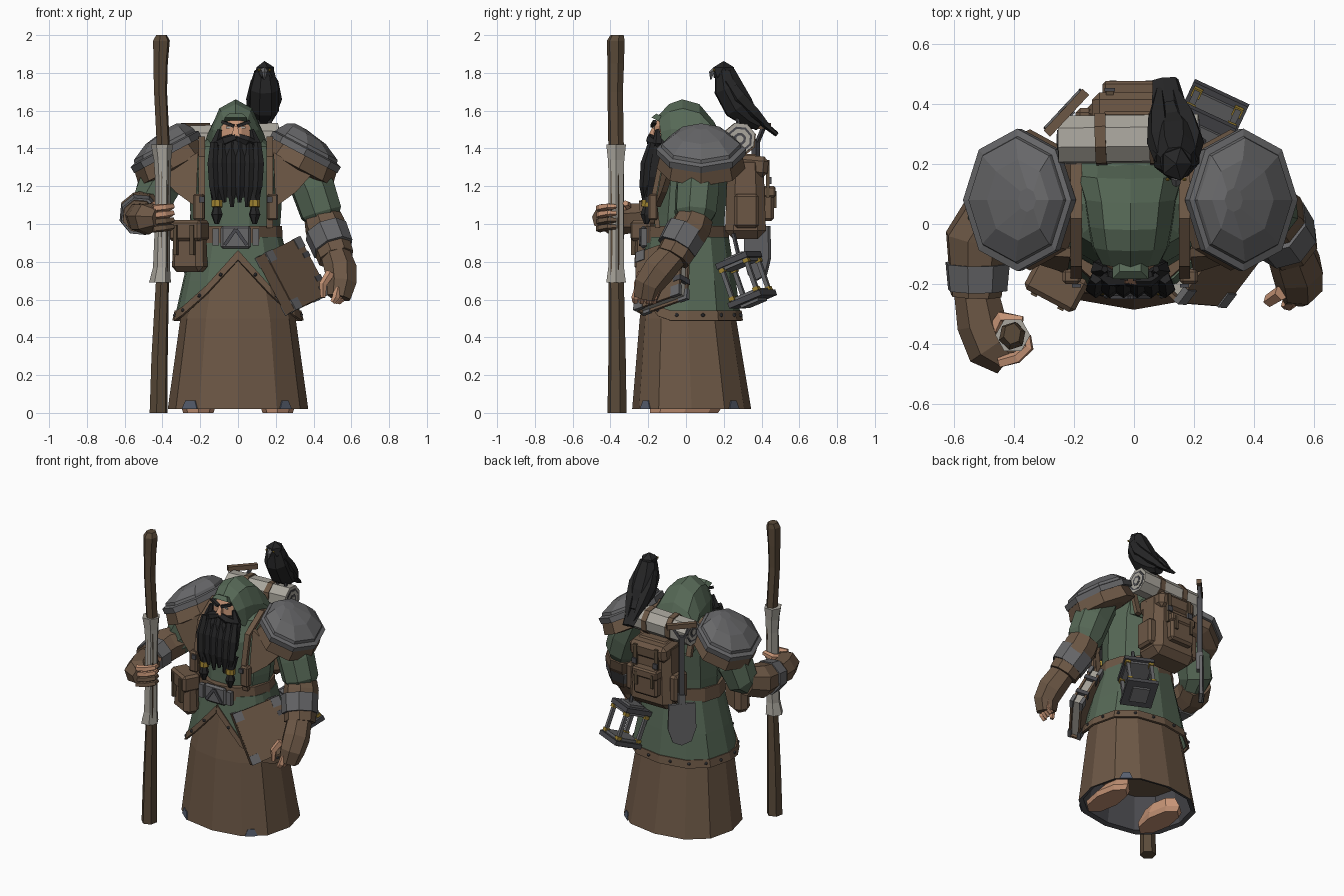
import bpy, bmesh, math
from mathutils import Vector, Matrix, Euler

if "Cube" in bpy.data.objects:
    bpy.data.objects.remove(bpy.data.objects["Cube"])

def material(name, r, g, b):
    m = bpy.data.materials.new(name)
    lin = lambda c: (c / 255 / 12.92) if c < 11 else ((c / 255 + .055) / 1.055) ** 2.4
    m.diffuse_color = (lin(r), lin(g), lin(b), 1)
    m.use_nodes = True
    m.node_tree.nodes["Principled BSDF"].inputs["Base Color"].default_value = m.diffuse_color
    return m

GREEN = material("green_cloth", 86, 104, 86)
BROWN = material("brown_leather", 108, 87, 69)
WOOD = material("dark_wood", 90, 74, 57)
METAL = material("grey_metal", 103, 103, 105)
DARK = material("dark_metal", 74, 74, 78)
PALE = material("pale_cloth", 170, 166, 157)
BLACK = material("black", 37, 37, 38)
SKIN = material("skin", 198, 148, 118)
GOLD = material("gold", 160, 132, 50)
BLUE = material("blue_grey_patch", 88, 96, 112)
C = -.012          # upper body centre in x

def finish(name, bm, mat, M=None, thick=0):
    bmesh.ops.recalc_face_normals(bm, faces=bm.faces)
    if M: bm.transform(M)
    me = bpy.data.meshes.new(name)
    bm.to_mesh(me); bm.free()
    for m in (mat if isinstance(mat, list) else [mat]): me.materials.append(m)
    o = bpy.data.objects.new(name, me)
    bpy.context.collection.objects.link(o)
    if thick:
        s = o.modifiers.new("thick", 'SOLIDIFY'); s.thickness = thick; s.offset = 0
    return o

def loft(name, rings, mat, closed=True, cap=True, M=None, thick=0, rule=None):
    bm = bmesh.new()
    vs = [[bm.verts.new(p) for p in r] for r in rings]
    n = len(rings[0])
    for i in range(len(vs) - 1):
        for j in range(n if closed else n - 1):
            k = (j + 1) % n
            f = bm.faces.new((vs[i][j], vs[i][k], vs[i + 1][k], vs[i + 1][j]))
            if rule: f.material_index = rule(i)
    if cap:
        bm.faces.new(vs[0]); bm.faces.new(vs[-1])
    return finish(name, bm, mat, M, thick)

def sq(t, e):      # squared-off sine or cosine
    return math.copysign(abs(t) ** e, t) if abs(t) > 1e-6 else 0

def ell(cx, cy, z, rx, ry, n=10, off=0, e=1):
    return [(cx + rx * sq(math.cos(off + 2 * math.pi * i / n), e), cy + ry * sq(math.sin(off + 2 * math.pi * i / n), e), z) for i in range(n)]

def stack(name, rows, mat, n=10, off=0, M=None, rule=None, e=1):
    return loft(name, [ell(*r, n, off, e) for r in rows], mat, M=M, rule=rule)

def tube(name, path, mat, n=6, flat=1, off=.3):
    """path rows: x, y, z, radius"""
    p = [Vector(q[:3]) for q in path]
    d = (p[-1] - p[0]).normalized()
    ref = Vector((1, 0, 0)) if abs(d.x) < .75 else Vector((0, 0, 1))
    rings = []
    for i, q in enumerate(path):
        t = (p[min(i + 1, len(p) - 1)] - p[max(i - 1, 0)]).normalized()
        v = t.cross(ref).normalized(); u = v.cross(t)
        rings.append([p[i] + q[3] * (u * math.cos(a) + v * flat * math.sin(a))
                      for a in (off + 2 * math.pi * k / n for k in range(n))])
    return loft(name, rings, mat)

def box(name, loc, size, mat, rot=(0, 0, 0), bevel=0, taper=1, M=None):
    bm = bmesh.new()
    bmesh.ops.create_cube(bm, size=1)
    for v in bm.verts:
        if v.co.z > 0: v.co.x *= taper; v.co.y *= taper
    bm.transform(Matrix.Diagonal((*size, 1)))
    if bevel: bmesh.ops.bevel(bm, geom=bm.edges[:], offset=bevel, segments=1, affect='EDGES')
    T = Matrix.Translation(loc) @ Euler([math.radians(a) for a in rot]).to_matrix().to_4x4()
    return finish(name, bm, mat, M @ T if M else T)

def ball(name, loc, size, mat):
    bm = bmesh.new()
    bmesh.ops.create_icosphere(bm, subdivisions=1, radius=1)
    return finish(name, bm, mat, Matrix.Translation(loc) @ Matrix.Diagonal((*size, 1)))

# robe with a dark lining, bare feet, small patches at the lower edge
stack("robe", [(0, .03, .25, .3, .25), (0, .03, .03, .345, .285), (0, .03, .02, .372, .315), (0, .01, .5, .305, .255), (0, 0, .86, .21, .19)],
      [BROWN, DARK], 12, rule=lambda i: 1 if i < 2 else 0, e=.85)
for s in (-1, 1):
    stack("foot", [(s * .21, -.01, 0, .08, .18), (s * .21, 0, .03, .09, .19), (s * .19, .03, .09, .06, .14)], SKIN, 8)
base = ell(0, .03, .02, .377, .32, 12, -math.pi / 2, .85)
for k, t0, t1 in ((10, .3, .95), (1, .1, .6), (4, .2, .7)):
    a, b = Vector(base[k]), Vector(base[(k + 1) % 12])
    up = lambda q: Vector((q.x * .985, q.y * .985, .065))
    loft("robe_patch", [[a.lerp(b, t0), a.lerp(b, t1)], [up(a.lerp(b, t0 + .12)), up(a.lerp(b, t1 - .12))]], BLUE, closed=False, cap=False, thick=.006)

# tunic skirt, open in a V at the front, with a leather hem and rivets
def surf(deg, z, out):
    t = (z - .5) / .4
    rx, ry = .31 + t * -.09 + out, .255 - t * .055 + out
    a = math.radians(deg)
    return Vector((rx * sq(math.sin(a), .85), .01 - ry * sq(math.cos(a), .85), z))
def hem(deg):
    deg = deg if deg <= 180 else deg - 360
    return max(.5, .82 - .335 * abs(math.sin(math.radians(deg))) ** .85) if abs(deg) < 90 else .5
cols = [0, 30, 60, 75, 90, 120, 150]
cols = cols + [180] + [360 - c for c in cols[::-1]]
low = [hem(c) for c in cols]
loft("tunic_skirt", [[surf(c, z, .02) for c, z in zip(cols, low)], [surf(c, max(z, .7), .02) for c, z in zip(cols, low)],
     [surf(c, .93, .015) for c in cols]], GREEN, closed=False, cap=False, thick=.012)
loft("tunic_hem", [[surf(c, z + e, .028) for c, z in zip(cols, low)] for e in (-.012, .04)], BROWN, closed=False, cap=False, thick=.014)
for c in range(15, 346, 22):
    ball("hem_rivet", surf(c, hem(c) + .018, .032), (.011,) * 3, DARK)

# torso, belt, buckle, chest straps
stack("torso", [(C, .01, .88, .225, .2), (C, .02, 1.05, .24, .195), (C, .04, 1.28, .25, .2), (C, .06, 1.41, .21, .17), (C, .07, 1.46, .13, .1)], GREEN, 10)
stack("belt", [(C, .005, .9, .25, .225), (C, .005, .99, .245, .22)], BROWN, 12)
box("buckle", (C, -.225, .93), (.16, .03, .12), METAL, bevel=.012)
for s in (-1, 1):
    box("buckle_ridge", (C + s * .03, -.243, .93), (.018, .012, .1), DARK, (0, s * -35, 0))
    box("buckle_side", (C + s * .105, -.222, .93), (.035, .03, .09), METAL)
    x = C + s * .18
    tube("chest_strap", [(x, -.15, .98, .026), (x, -.17, 1.15, .026), (x, -.13, 1.35, .026), (x, .02, 1.45, .026), (x, .2, 1.40, .026), (x, .24, 1.25, .026)], BROWN, 4, .7, math.pi / 4)
    box("strap_pouch", (x + s * .015, -.175, 1.09), (.06, .05, .14), BROWN, bevel=.01)
    box("strap_clip", (x, -.205, 1.13), (.03, .012, .03), DARK)

# hood: arches lofted from front to back
arch = [(-1, 0), (-.93, .5), (-.6, .85), (0, 1), (.6, .85), (.93, .5), (1, 0)]
loft("hood", [[(C + a * w, y + .02 * (1 - b), z0 + b * (z1 - z0)) for a, b in arch] for y, w, z0, z1 in
     [(-.145, .1, 1.4, 1.575), (-.09, .13, 1.37, 1.635), (-.02, .145, 1.34, 1.66), (.07, .16, 1.32, 1.635), (.15, .185, 1.28, 1.54), (.2, .18, 1.25, 1.43)]], GREEN)

# face
stack("face", [(C, -.12, 1.39, .07, .05), (C, -.12, 1.45, .085, .055), (C, -.12, 1.52, .08, .05), (C, -.12, 1.55, .05, .035)], SKIN, 8, math.pi / 8)
box("nose", (C, -.172, 1.487), (.042, .045, .06), SKIN, (-15, 0, 0), taper=.5)
box("hood_peak", (C, -.145, 1.562), (.12, .07, .03), GREEN, (-25, 0, 0), taper=.6)
for s in (-1, 1):
    box("eyebrow", (C + s * .042, -.172, 1.53), (.07, .02, .016), BLACK, (0, -s * 20, s * 12))
    box("eye", (C + s * .04, -.17, 1.511), (.024, .008, .01), PALE)
    tube("moustache", [(C, -.185, 1.462, .02), (C + s * .06, -.185, 1.44, .027), (C + s * .12, -.15, 1.42, .014)], BLACK, 5)
    tube("sideburn", [(C + s * .085, -.15, 1.5, .012), (C + s * .105, -.15, 1.42, .03)], BLACK, 5)
    # braids with gold rings
    b = C + s * .1
    tube("braid", [(b, -.19, 1.2, .04), (b, -.205, 1.12, .028)], BLACK)
    tube("braid_ring", [(b, -.205, 1.125, .031), (b, -.208, 1.09, .031)], GOLD, 8)
    tube("braid_tip", [(b, -.208, 1.09, .02), (b, -.21, 1.05, .032), (b, -.21, 1.0, .012)], BLACK)
stack("beard", [(C, -.13, 1.46, .1, .055), (C, -.15, 1.4, .135, .06), (C, -.175, 1.25, .13, .05), (C, -.19, 1.14, .085, .035)], BLACK, 8, math.pi / 8)
for i in range(6):
    x = (i - 2.5) * .046
    tube("beard_lock", [(C + x, -.18, 1.43, .02), (C + x * 1.05, -.21, 1.32, .03), (C + x, -.22, 1.2, .027), (C + x * .85, -.215, 1.09 + .025 * (i % 2), .01)], BLACK, 5)

# shoulder armour
for s in (-1, 1):
    M = Matrix.Translation((C + s * .365, .08, 1.375)) @ Matrix.Rotation(s * math.radians(28), 4, 'Y')
    stack("shoulder_plate", [(-s * k, 0, h, r * .86, r) for k, r, h in [(0, .19, -.005), (0, .235, -.012), (0, .237, .025), (.005, .212, .032),
          (.008, .207, .05), (.04, .135, .095), (.085, .04, .115)]], METAL, 8, 0, M)
    stack("shoulder_leather", [(s * .01, 0, h, r * .86, r) for r, h in [(.16, -.1), (.235, -.085), (.215, 0)]], BROWN, 8, 0, M)
    loft("shoulder_flap", [[(C + s * x, y + d, z) for x, y, z in ((.2, -.11, 1.38), (.4, -.1, 1.26), (.32, -.13, 1.17), (.21, -.165, 1.09))] for d in (0, .03)], BROWN)

# lowered arm
tube("left_sleeve", [(.33, .07, 1.33, .11), (.4, .06, 1.18, .12), (.44, .05, 1.06, .115), (.45, .05, 1.01, .085)], GREEN, 8)
tube("left_bracer", [(.445, .05, 1.04, .1), (.46, .03, .99, .11), (.52, -.07, .82, .098)], BROWN, 8)
tube("left_bracer_plate", [(.465, .005, .965, .118), (.505, -.05, .87, .112)], METAL, 8)
tube("left_glove", [(.515, -.07, .84, .08), (.545, -.15, .75, .088), (.55, -.2, .68, .08), (.535, -.215, .61, .065)], BROWN, 7, 1)
for i in range(4):
    tube("left_finger", [(.565 - i * .012, -.155 - i * .032, .66, .022), (.56 - i * .014, -.17 - i * .033, .61, .02), (.53 - i * .01, -.17 - i * .033, .585, .015)], SKIN, 5)
tube("left_thumb", [(.49, -.23, .74, .026), (.45, -.255, .68, .022), (.45, -.26, .61, .014)], SKIN, 5)

# raised arm holding the staff
tube("right_sleeve", [(-.35, .07, 1.33, .11), (-.42, .07, 1.2, .12), (-.46, .05, 1.1, .11), (-.48, 0, 1.06, .085)], GREEN, 8)
tube("right_bracer", [(-.475, .03, 1.08, .1), (-.52, -.05, 1.06, .112), (-.525, -.24, 1.04, .088)], BROWN, 8)
tube("right_bracer_plate", [(-.52, -.13, 1.05, .112), (-.52, -.22, 1.04, .103)], METAL, 8)
tube("right_glove", [(-.525, -.22, 1.04, .075), (-.505, -.33, 1.03, .085), (-.475, -.41, 1.03, .085), (-.42, -.455, 1.03, .055)], BROWN, 7)
for i in range(4):
    z = .975 + i * .036
    tube("right_finger", [(-.45, -.46, z, .021), (-.39, -.445, z + .005, .021), (-.35, -.41, z + .01, .018), (-.355, -.37, z + .01, .013)], [BROWN, SKIN][i > 1], 5)
tube("right_thumb", [(-.47, -.36, 1.08, .028), (-.44, -.31, 1.1, .024), (-.37, -.32, 1.11, .016)], SKIN, 5)

# staff with cloth wrap
stack("staff", [(-.42, -.365, 0, .05, .052), (-.415, -.365, .3, .045, .047), (-.4, -.37, .7, .036, .042), (-.395, -.37, 1.4, .036, .042),
      (-.41, -.375, 1.7, .036, .042), (-.41, -.372, 1.85, .04, .045), (-.405, -.372, 1.97, .046, .048), (-.405, -.365, 2.0, .03, .036)], WOOD, 6, .3)
stack("staff_wrap", [(-.413, -.37, .69, .058, .06), (-.405, -.37, .77, .045, .048), (-.4, -.37, 1.0, .04, .046), (-.398, -.37, 1.25, .042, .046),
      (-.4, -.37, 1.34, .046, .05), (-.403, -.37, 1.42, .058, .06)], PALE, 6)

# book on the hip
u = Vector((.19, .25, .09)).normalized(); v = Vector((.165, 0, -.29)); v = (v - u * v.dot(u)).normalized(); w = u.cross(v)
M = Matrix((u, v, w)).transposed().to_4x4(); M.translation = (.29, -.125, .725)
box("book_pages", (0, 0, 0), (.28, .31, .05), PALE, M=M)
for s in (-1, 1):
    box("book_cover", (0, 0, s * .031), (.31, .34, .014), BROWN, M=M)
    for a in (-1, 1):
        for b in (-1, 1):
            box("book_corner", (a * .128, b * .143, s * .032), (.06, .06, .022), METAL, M=M)
box("book_spine", (-.152, 0, 0), (.014, .34, .07), BROWN, M=M)
for b in (-.07, .07):
    box("book_clasp", (.135, b, 0), (.05, .03, .082), DARK, M=M)

# belt pouch
M = Matrix.Translation((-.255, -.195, .885)) @ Matrix.Rotation(math.radians(-28), 4, 'Z')
box("pouch", (0, 0, -.01), (.19, .11, .26), BROWN, bevel=.03, taper=.9, M=M)
box("pouch_flap", (0, -.008, .08), (.19, .12, .11), BROWN, bevel=.015, M=M)
for s in (-1, 1):
    box("pouch_strap", (s * .05, -.063, .03), (.022, .025, .16), WOOD, M=M)

# backpack
box("backpack", (0, .315, 1.145), (.33, .22, .45), BROWN, bevel=.045, taper=.85)
box("backpack_flap", (0, .32, 1.31), (.28, .23, .11), BROWN, (-5, 0, 0), .025)
box("back_pocket", (-.01, .43, 1.1), (.18, .07, .17), BROWN, bevel=.015)
box("back_pocket_flap", (-.01, .435, 1.17), (.19, .08, .06), BROWN, bevel=.01)
for s in (-1, 1):
    box("side_pocket", (s * .165, .32, 1.07), (.06, .13, .18), BROWN, bevel=.015)
    box("pack_strap", (s * .08, .433, 1.24), (.025, .02, .2), WOOD)
    box("pack_buckle", (s * .08, .447, 1.23), (.035, .012, .035), DARK)
    box("pocket_strap", (s * .06 - .01, .472, 1.13), (.022, .012, .09), WOOD)

# bedroll
tube("bedroll", [(-.25, .28, 1.44, .084), (.215, .285, 1.455, .084)], PALE, 8)
for x, y, d in ((-.25, .28, -1), (.215, .285, 1)):
    for r, m in ((.068, DARK), (.056, PALE), (.034, DARK), (.02, PALE)):
        tube("bedroll_spiral", [(x - d * .02, y, 1.45, r), (x + d * (.002 + (.07 - r) * .1), y, 1.45, r)], m, 8)
for x in (-.11, .07):
    tube("bedroll_strap", [(x - .018, .282, 1.447, .091), (x + .018, .283, 1.448, .091)], BROWN, 8)

# shovel
M = Matrix.Translation((-.225, .37, 0)) @ Matrix.Rotation(math.radians(47), 4, 'Z')
box("shovel_grip", (0, 0, 1.52), (.19, .03, .032), BROWN, M=M)
for s in (-1, 1):
    box("shovel_fork", (s * .035, 0, 1.475), (.016, .022, .09), DARK, (0, s * 30, 0), M=M)
box("shovel_shaft", (0, 0, 1.21), (.032, .032, .48), DARK, M=M)
box("shovel_socket", (0, 0, .99), (.042, .042, .12), METAL, M=M)
loft("shovel_blade", [[(x, y + .012 * (abs(x) > .04), z) for x, z in ((-.085, .99), (.085, .99), (.09, .82), (.06, .73), (0, .7), (-.06, .73), (-.09, .82))] for y in (-.01, .01)], METAL, M=M)

# lantern
M = Matrix.Translation((.235, .315, .705)) @ Euler((math.radians(21), 0, math.radians(-25))).to_matrix().to_4x4()
for z, w in ((.11, .19), (-.11, .2)):
    box("lantern_plate", (0, 0, z), (w, w, .03), DARK, M=M)
    box("lantern_trim", (0, 0, z * .8), (.16, .16, .02), METAL, M=M)
    box("lantern_base", (0, 0, z * 1.18), (.11, .11, .02), METAL, M=M)
for a in (-1, 1):
    for b in (-1, 1):
        box("lantern_post", (a * .075, b * .075, 0), (.022, .022, .2), METAL, M=M)
        for z in (-.08, .08): box("lantern_knob", (a * .075, b * .075, z), (.032, .032, .02), GOLD, M=M)
tube("lantern_hook", [(.23, .28, .82, .012), (.22, .25, .95, .012)], DARK, 5)

# raven
ball("raven_head", (.14, .2, 1.803), (.058, .064, .06), BLACK)
tube("raven_body", [(.14, .205, 1.81, .055), (.14, .225, 1.72, .082), (.138, .28, 1.62, .084), (.13, .34, 1.56, .055), (.12, .39, 1.53, .04)], BLACK, 8)
tube("raven_tail", [(.13, .32, 1.6, .06), (.115, .41, 1.53, .058), (.105, .48, 1.475, .045)], BLACK, 6, .3)
for s in (-1, 1):
    tube("raven_wing", [(.14 + s * .045, .22, 1.76, .03), (.138 + s * .055, .28, 1.67, .042), (.125 + s * .045, .36, 1.59, .035), (.11 + s * .025, .45, 1.5, .012)], BLACK, 5)
    ball("raven_eye", (.14 + s * .028, .148, 1.815), (.008, .006, .008), GOLD)
    tube("raven_leg", [(.14 + s * .03, .27, 1.57, .012), (.14 + s * .03, .28, 1.515, .01)], DARK, 5)
tube("raven_beak", [(.14, .155, 1.815, .018), (.14, .135, 1.8, .014), (.14, .132, 1.765, .004)], METAL, 5)
